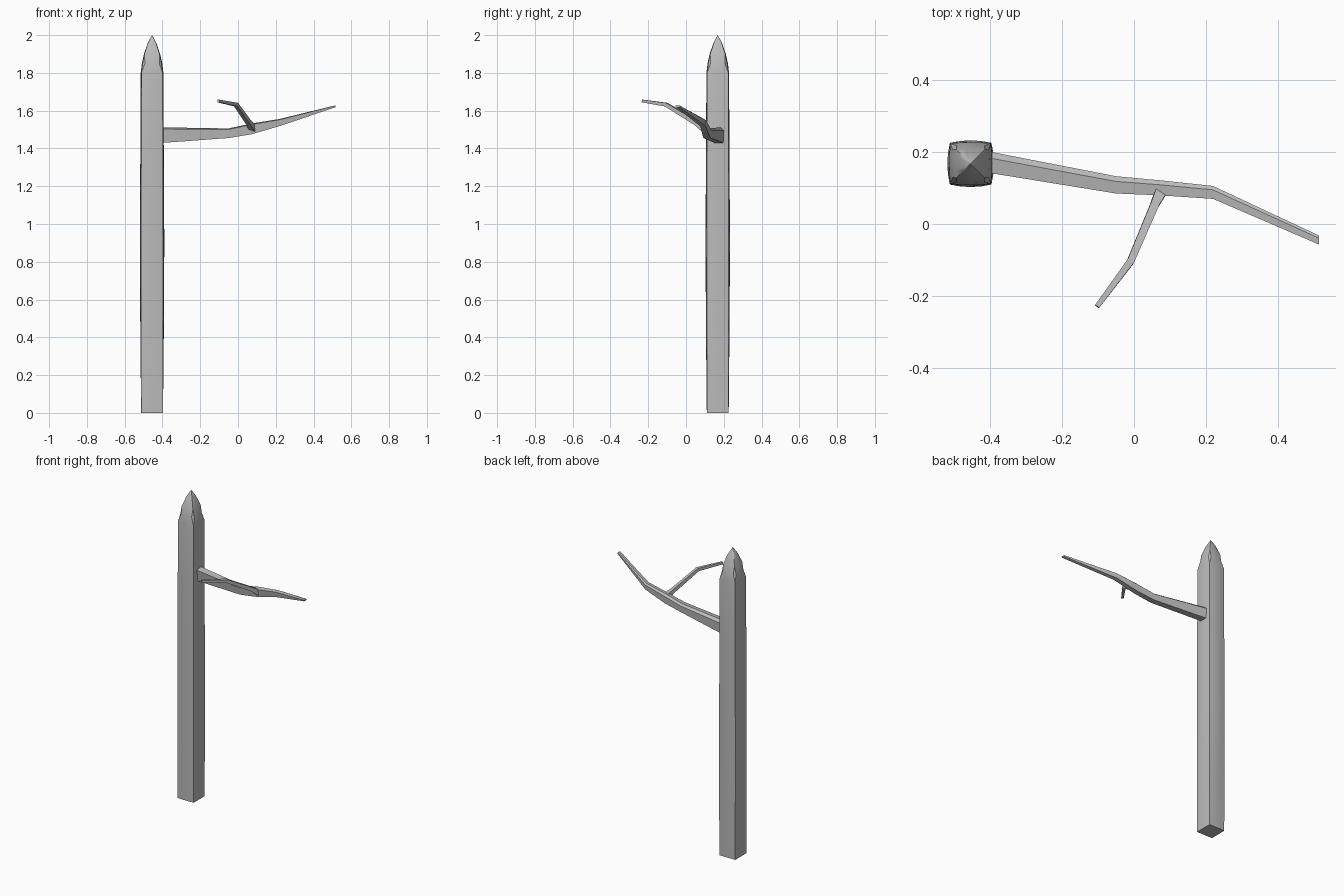
import bpy, bmesh, math
from mathutils import Vector

cube = bpy.data.objects.get("Cube")
if cube:
    bpy.data.objects.remove(cube, do_unlink=True)

wood = bpy.data.materials.new("grey wood")
wood.use_nodes = True
GREY = (0.5, 0.5, 0.5, 1)
wood.diffuse_color = GREY
wood.node_tree.nodes["Principled BSDF"].inputs["Base Color"].default_value = GREY


def loft(name, rings, angle):
    """Skin a list of equal rings of points and cap both ends."""
    bm = bmesh.new()
    loops = [[bm.verts.new(p) for p in ring] for ring in rings]
    n = len(loops[0])
    for a, b in zip(loops, loops[1:]):
        for i in range(n):
            j = (i + 1) % n
            bm.faces.new((a[i], a[j], b[j], b[i]))
    bm.faces.new(loops[0])
    bm.faces.new(loops[-1])
    bmesh.ops.remove_doubles(bm, verts=bm.verts, dist=0.0002)
    bmesh.ops.recalc_face_normals(bm, faces=bm.faces)
    mesh = bpy.data.meshes.new(name)
    bm.to_mesh(mesh)
    bm.free()
    obj = bpy.data.objects.new(name, mesh)
    bpy.context.collection.objects.link(obj)
    mesh.materials.append(wood)
    bpy.ops.object.select_all(action="DESELECT")
    obj.select_set(True)
    bpy.context.view_layer.objects.active = obj
    bpy.ops.object.shade_smooth_by_angle(angle=math.radians(angle))
    return obj


def post_ring(z, half, bulge, chamfer):
    """Square ring with bowed sides and cut corners."""
    points = []
    for side in range(4):
        c, s = math.cos(side * math.pi / 2), math.sin(side * math.pi / 2)
        for t in (-1, -0.5, 0, 0.5, 1):
            u = t * (half - chamfer)
            v = -half - bulge * (1 - t * t)
            points.append((-0.455 + u * c - v * s, 0.168 + u * s + v * c, z))
    return points


# Post: bowed square shaft with a pointed top and nicked corners
loft("post", [post_ring(*r) for r in (
    (0, 0.057, 0.001, 0), (0.4, 0.058, 0.004, 0), (0.9, 0.058, 0.007, 0),
    (1.4, 0.057, 0.005, 0), (1.8, 0.056, 0.004, 0), (1.85, 0.050, 0.004, 0.012),
    (1.9, 0.040, 0.003, 0), (1.96, 0.020, 0.002, 0), (2.0, 0.0005, 0, 0.0004))], 35)


def branch_ring(x, y0, y1, z0, z1):
    """Five-sided ring, ridged on top and narrower below."""
    y, z, w, h = (y0 + y1) / 2, (z0 + z1) / 2, (y1 - y0) / 2, (z1 - z0) / 2
    shape = ((-1, 0.8), (0.4, 1), (1, 0.6), (0.9, -1), (-0.7, -1))
    return [(x, y + u * w, z + v * h) for u, v in shape]


# Main branch: tapers as it climbs away from the post
loft("branch", [branch_ring(*r) for r in (
    (-0.42, 0.145, 0.205, 1.428, 1.512), (-0.05, 0.085, 0.133, 1.455, 1.506),
    (0.07, 0.080, 0.122, 1.475, 1.532), (0.22, 0.070, 0.106, 1.518, 1.556),
    (0.515, -0.057, -0.032, 1.618, 1.628))], 20)


def twig_ring(x, y, z, r, way):
    """Square ring facing along the twig."""
    way = Vector(way).normalized()
    side = way.cross(Vector((0, 0, 1))).normalized()
    up = side.cross(way)
    return [Vector((x, y, z)) + (side * a + up * b) * r
            for a, b in ((-1, -1), (1, -1), (1, 1), (-1, 1))]


# Twig: bends forward and up from the branch
loft("twig", [twig_ring(*r) for r in (
    (0.082, 0.105, 1.500, 0.018, (-1, -2, 1.4)), (0.058, 0.055, 1.535, 0.012, (-1, -2, 1.4)),
    (-0.010, -0.105, 1.632, 0.010, (-1, -1.8, 0.8)),
    (-0.103, -0.230, 1.651, 0.007, (-1, -1.4, 0.2)))], 20)
